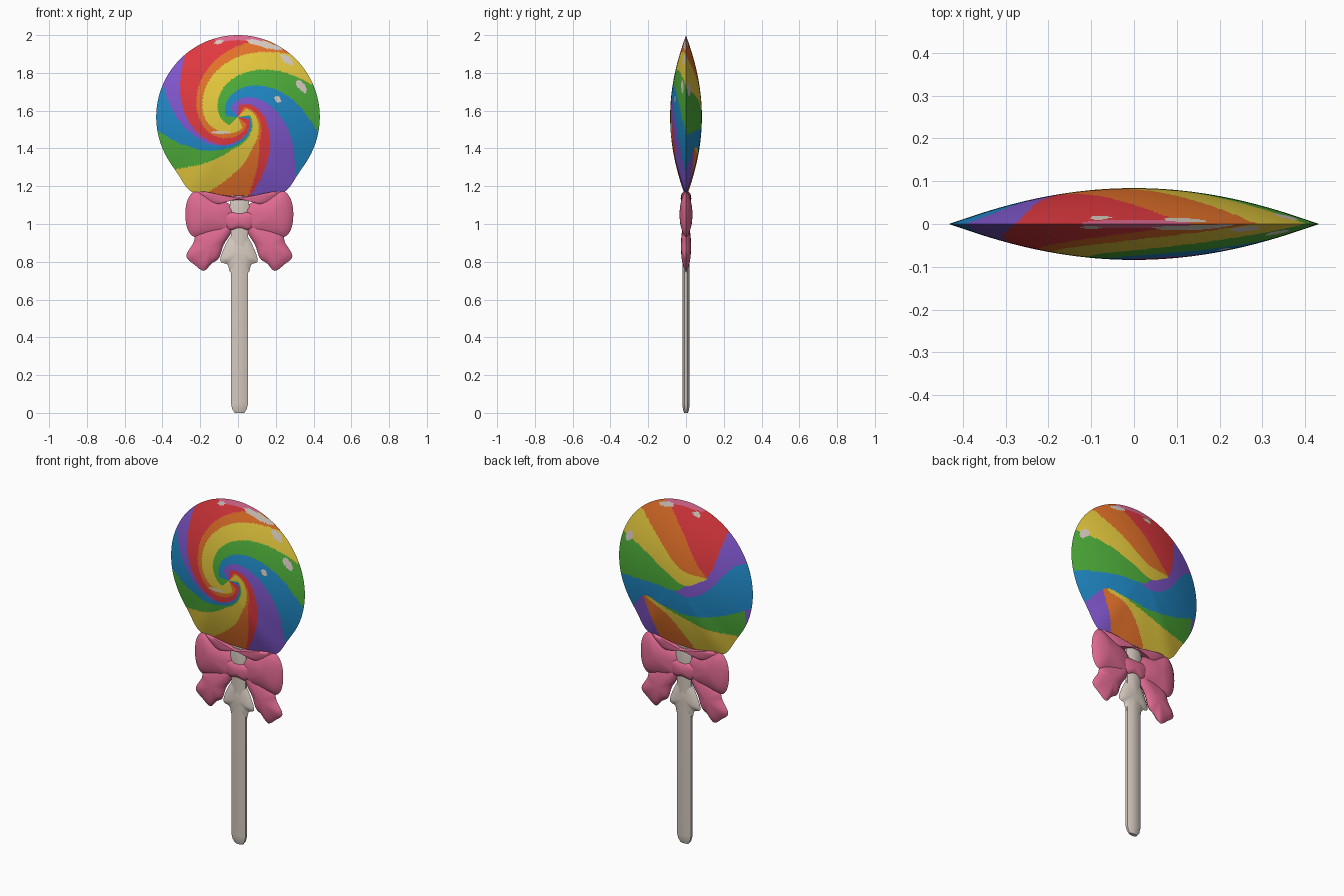
import bpy, bmesh, math
from mathutils import Vector

if "Cube" in bpy.data.objects:
    bpy.data.objects.remove(bpy.data.objects["Cube"])

RGB = {"red": (226, 58, 64), "orange": (230, 115, 42), "yellow": (230, 202, 62),
       "green": (78, 174, 58), "blue": (32, 138, 200), "purple": (130, 88, 208),
       "pink": (224, 106, 146), "cream": (217, 205, 194)}
NAMES = list(RGB)
MATS = {}
for n, c in RGB.items():
    m = bpy.data.materials.new(n)
    m.diffuse_color = [(v / 255 / 12.92 if v < 11 else ((v / 255 + .055) / 1.055) ** 2.4) for v in c] + [1]
    m.use_nodes = True
    m.node_tree.nodes["Principled BSDF"].inputs["Base Color"].default_value = m.diffuse_color
    MATS[n] = m


def finish(name, bm, mats, angle=40):
    bmesh.ops.recalc_face_normals(bm, faces=bm.faces)
    me = bpy.data.meshes.new(name)
    bm.to_mesh(me)
    bm.free()
    ob = bpy.data.objects.new(name, me)
    bpy.context.collection.objects.link(ob)
    for m in mats:
        me.materials.append(MATS[m])
    bpy.ops.object.select_all(action='DESELECT')
    ob.select_set(True)
    bpy.context.view_layer.objects.active = ob
    bpy.ops.object.shade_smooth_by_angle(angle=math.radians(angle))
    return ob


def smooth_loop(pts, n=4):
    """Closed Catmull-Rom curve through the points."""
    out, k = [], len(pts)
    for i in range(k):
        a, b, c, d = (Vector(pts[(i + j) % k]) for j in (-1, 0, 1, 2))
        for s in range(n):
            t = s / n
            out.append(.5 * (2 * b + (c - a) * t + (2 * a - 5 * b + 4 * c - d) * t * t
                             + (3 * b - a - 3 * c + d) * t ** 3))
    return out


def puff(outline, centre, depth, rings, power):
    """Pillow shape: outline in x,z swelling in y towards its centre."""
    bm = bmesh.new()
    c, n = Vector(centre), len(outline)
    rim = [bm.verts.new((p[0], 0, p[1])) for p in outline]
    for side in (-1, 1):
        prev = rim
        for k in range(1, rings):
            f = 1 - k / rings
            y = side * depth * (1 - f * f) ** power
            cur = []
            for p in outline:
                q = c + (Vector(p) - c) * f
                cur.append(bm.verts.new((q[0], y, q[1])))
            for i in range(n):
                j = (i + 1) % n
                bm.faces.new((prev[i], prev[j], cur[j], cur[i]))
            prev = cur
        tip = bm.verts.new((c[0], side * depth, c[1]))
        for i in range(n):
            bm.faces.new((prev[i], prev[(i + 1) % n], tip))
    return bm


# ---- candy disc with swirl ----
R, CZ = .433, 1.567
# front spiral: start angle on the rim, extra turn at 0.4 of the radius, colour
BANDS = [(73, 137, "orange"), (50, 134, "yellow"), (23, 93, "green"), (-11, 81, "blue"),
         (-45, 67, "purple"), (-82, 60, "red"), (-83, 33, "orange"), (-112, 50, "yellow"),
         (-140, 40, "green"), (-170, 62, "blue"), (-203, 85, "purple"), (-230, 108, "red")]
# back S-bands, first match wins: colour and its lower edge (x, z in disc radii)
BACK = [("red", [(-.65, .8), (-.56, .5), (-.5, .28), (-.42, .13)]),
        ("red", [(-.42, .13), (-.27, .29), (-.05, .61), (.28, .97)]),
        ("orange", [(-.42, .12), (-.04, .17), (.33, .48), (.68, .76)]),
        ("yellow", [(-.42, .11), (-.12, -.04), (.18, .08), (.55, .25), (1, .37)]),
        ("green", [(-.12, -.04), (0, -.14), (.4, -.15), (1.1, -.24)]),
        ("purple", [(-.95, .42), (-.72, .3), (-.42, -.05), (-.15, -.19), (.04, -.16)]),
        ("blue", [(-1.1, -.12), (-.75, -.3), (-.34, -.43), (-.05, -.45), (.33, -.4), (.55, -.38), (.83, -.66)]),
        ("blue", [(.83, -.66), (1.1, -.9)]),
        ("green", [(-.9, -.66), (-.77, -.62), (-.42, -.6), (-.05, -.51), (.33, -.4)]),
        ("yellow", [(-.9, -1.2), (-.24, -1.1), (-.07, -.83), (.18, -.54), (.52, -.39)]),
        ("orange", [(-.3, -1.3), (.28, -1.1), (.48, -.63), (.58, -.38)])]
# glossy spots: x, z, half length, half width, tilt, side
SPOTS = [(.26, 1.87, .04, .018, -40, -1), (.335, 1.73, .04, .018, -52, -1),
         (.21, 1.66, .02, .015, -50, -1), (.14, 1.95, .1, .016, -14, -1), (-.1, 1.962, .025, .01, 15, -1),
         (-.09, 1.485, .05, .008, 0, -1), (.355, 1.71, .038, .022, -50, 1),
         (.12, 1.955, .05, .014, -10, 1), (-.08, 1.95, .025, .013, 10, 1)]


def band(angle, t):
    b = [a + d * min(t, 1) ** 1.12 + 95 * max(0, t - 1) for a, d, _ in BANDS]
    off = (b[0] - angle) % 360
    return [BANDS[i][2] for i in range(len(b)) if b[0] - b[i] <= off][-1]


def edge(x, pts):
    """Smooth curve z(x) through the points, or None outside their range."""
    k = len(pts)
    for i in range(k - 1):
        (x0, z0), (x1, z1) = pts[i], pts[i + 1]
        if x0 <= x <= x1:
            slope = []
            for j in (i, i + 1):
                (xa, za), (xb, zb) = pts[max(0, j - 1)], pts[min(k - 1, j + 1)]
                slope.append((zb - za) / (xb - xa) * (x1 - x0))
            t = (x - x0) / (x1 - x0)
            return (z0 * (2 * t ** 3 - 3 * t * t + 1) + slope[0] * (t ** 3 - 2 * t * t + t)
                    + z1 * (3 * t * t - 2 * t ** 3) + slope[1] * (t ** 3 - t * t))
    return None


def candy_colour(co):
    for x, z, a, b, tilt, side in SPOTS:
        if co.y * side > 0:
            t = math.radians(tilt)
            u = (co.x - x) * math.cos(t) + (co.z - z) * math.sin(t)
            v = (co.z - z) * math.cos(t) - (co.x - x) * math.sin(t)
            if (u / a) ** 2 + (v / b) ** 2 < 1:
                return "cream"
    if co.z > 1.97 and -.12 < co.x < .13:
        return "pink"
    if co.z < 1.152 and -.17 < co.x < .04:
        return "red"
    p = Vector((co.x, co.z - CZ)) / R
    if co.y < 0:
        t = math.log(1 / min(1, max(.14, p.length))) / math.log(2.5)
        return band(math.degrees(math.atan2(p[1], p[0])), t)
    for colour, pts in BACK:
        z = edge(p[0], pts)
        if z is not None and p[1] > z:
            return colour
    return "blue" if p[0] < -.8 and p[1] > -.2 else "purple"


# round outline with two soft shoulders that rest on the bow
disc = []
for i in range(240):
    a = i * 1.5
    r = R + .033 * sum(math.exp(-((a - s) / 11) ** 2) for s in (238, 302))
    disc.append((r * math.cos(math.radians(a)), CZ + r * math.sin(math.radians(a))))
bm = puff(disc, (0, CZ), .084, 64, 1.05)
for f in bm.faces:
    f.material_index = NAMES.index(candy_colour(f.calc_center_median()))
finish("candy_disc", bm, NAMES)

# ---- stick: lofted flat octagons with a rounded foot ----
bm = bmesh.new()
prev = None
for z, w in ((0, .55), (.02, .85), (.05, 1), (1.04, 1), (1.09, 1.15), (1.15, 1)):
    ring = [bm.verts.new((.008 + .049 * w * math.cos((i + .5) * math.tau / 8),
                          .021 * w * math.sin((i + .5) * math.tau / 8), z)) for i in range(8)]
    if prev:
        for i in range(8):
            bm.faces.new((prev[i], prev[(i + 1) % 8], ring[(i + 1) % 8], ring[i]))
    else:
        bm.faces.new(ring)
    prev = ring
bm.faces.new(prev)
finish("stick", bm, ["cream"])

# thin flared collar between the bow tails
collar = [(.006, .97), (.06, .92), (.105, .81), (.07, .785), (.05, .74),
          (-.035, .74), (-.055, .785), (-.095, .81), (-.05, .92)]
finish("stick_collar", puff(smooth_loop(collar), (.007, .85), .021, 5, .6), ["cream"])

# ---- bow: mirrored loops and tails, a knot and a top band under the disc ----
LOOP = [(.02, 1.065), (.07, 1.115), (.14, 1.14), (.23, 1.175), (.275, 1.13), (.288, 1.05),
        (.275, .97), (.235, .93), (.15, .94), (.07, .95), (.02, .975)]
TAIL = [(.03, 1.02), (.13, 1.0), (.225, .95), (.245, .9), (.283, .83), (.24, .785),
        (.19, .752), (.15, .79), (.11, .82), (.085, .89), (.045, .955)]
for side, sx in (("right", 1), ("left", -1)):
    place = lambda pts: [(sx * x + .007 * (1 - .3 * sx), z) for x, z in pts]
    finish(side + "_bow_loop", puff(smooth_loop(place(LOOP)), place([(.18, 1.05)])[0], .034, 7, .7), ["pink"])
    finish(side + "_bow_tail", puff(smooth_loop(place(TAIL)), place([(.16, .88)])[0], .027, 7, .6), ["pink"])
KNOT = [(-.08, 1.06), (.01, 1.07), (.095, 1.06), (.105, 1.01), (.07, .965), (.008, .97), (-.055, .965), (-.09, 1.01)]
finish("bow_knot", puff(smooth_loop(KNOT), (.007, 1.015), .032, 6, .5), ["pink"])
TOP = [(-.22, 1.175), (-.06, 1.15), (.07, 1.15), (.23, 1.175), (.16, 1.1), (.06, 1.122), (-.05, 1.122), (-.15, 1.1)]
finish("bow_top_band", puff(smooth_loop(TOP), (.005, 1.135), .028, 5, .4), ["pink"])
